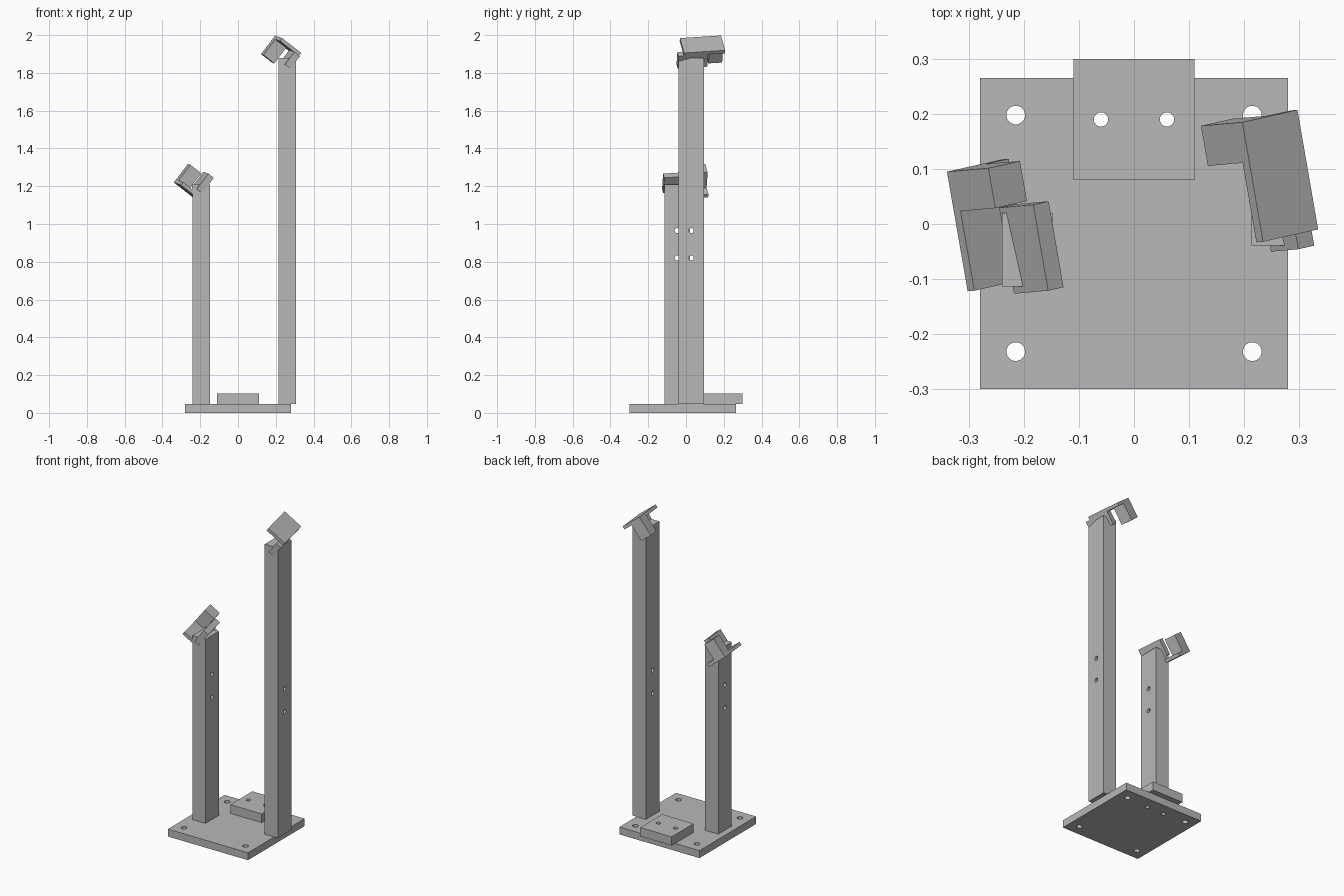
import bpy
import bmesh
from mathutils import Matrix, Vector

cube = bpy.data.objects.get("Cube")
if cube:
    bpy.data.objects.remove(cube, do_unlink=True)

grey = bpy.data.materials.new("plain_grey")
grey.use_nodes = True
grey.diffuse_color = (0.48, 0.48, 0.48, 1)
grey.node_tree.nodes["Principled BSDF"].inputs["Base Color"].default_value = (0.48, 0.48, 0.48, 1)


def finish(name, bm):
    bmesh.ops.recalc_face_normals(bm, faces=bm.faces)
    mesh = bpy.data.meshes.new(name)
    bm.to_mesh(mesh)
    bm.free()
    mesh.materials.append(grey)
    obj = bpy.data.objects.new(name, mesh)
    bpy.context.collection.objects.link(obj)
    return obj


def box(name, xs, ys, zs, frame=Matrix()):
    """Box between three (low, high) pairs, placed in a frame."""
    bm = bmesh.new()
    bmesh.ops.create_cube(bm, size=1)
    for v in bm.verts:
        v.co = Vector(lo + (c + 0.5) * (hi - lo) for c, (lo, hi) in zip(v.co, (xs, ys, zs)))
    bm.transform(frame)
    return finish(name, bm)


def rod(center, radius, axis):
    """Cylinder used as a drill."""
    bm = bmesh.new()
    bmesh.ops.create_cone(bm, cap_ends=True, segments=32, radius1=radius, radius2=radius, depth=0.4)
    turn = Vector((0, 0, 1)).rotation_difference(Vector(axis)).to_matrix().to_4x4()
    bm.transform(Matrix.Translation(center) @ turn)
    return finish("drill", bm)


def cut(obj, cutter):
    cutter.hide_render = True
    mod = obj.modifiers.new("cut", "BOOLEAN")
    mod.operation = "DIFFERENCE"
    mod.solver = "EXACT"
    mod.object = cutter
    bpy.context.view_layer.objects.active = obj
    bpy.ops.object.modifier_apply(modifier=mod.name)
    bpy.data.objects.remove(cutter, do_unlink=True)


# Base plate and rear block with their screw holes
base = box("base_plate", (-0.28, 0.28), (-0.30, 0.265), (0, 0.047))
block = box("rear_block", (-0.11, 0.11), (0.08, 0.30), (0.047, 0.102))
for side in (-1, 1):
    for y in (-0.232, 0.198):
        cut(base, rod((side * 0.215, y, 0), 0.017, (0, 0, 1)))
    for part in (base, block):
        cut(part, rod((side * 0.06, 0.19, 0), 0.013, (0, 0, 1)))

# Posts with two cross holes each
for name, x, y, top in (("short_post", -0.194, -0.047, 1.21), ("tall_post", 0.26, 0.028, 1.88)):
    post = box(name, (x - 0.046, x + 0.046), (y - 0.067, y + 0.067), (0.047, top))
    for z in (0.82, 0.965):
        cut(post, rod((x, y, z), 0.013, (1, 0, 0)))

# Tilted bracket axes: across, forward and away from the plate
across = Vector((0.775, 0.174, -0.605)).normalized()
forward = Vector((0.19, -0.978, -0.08))
forward = (forward - across * forward.dot(across)).normalized()
away = across.cross(forward)


def bracket(prefix, corner, side, strip_w, strip_t, strip_d):
    frame = Matrix((across, forward, away * side)).transposed().to_4x4()
    frame.translation = corner
    box(prefix + "_bracket_plate", (0, 0.129), (0, 0.221), (0, 0.02), frame)
    clip = box(prefix + "_bracket_holder", (0, 0.074), (0, 0.074), (0.02, 0.124), frame)
    cut(clip, box("slot", (0.022, 0.054), (-0.1, 0.2), (0.034, 0.108), frame))
    box(prefix + "_bracket_strip", strip_w, strip_t, strip_d, frame)


bracket("tall", (0.197, 0.185, 1.998), 1, (0.092, 0.129), (0.09, 0.25), (0.02, 0.102))
bracket("short", (-0.34, 0.095, 1.22), -1, (0.077, 0.113), (0.082, 0.241), (0.035, 0.137))
